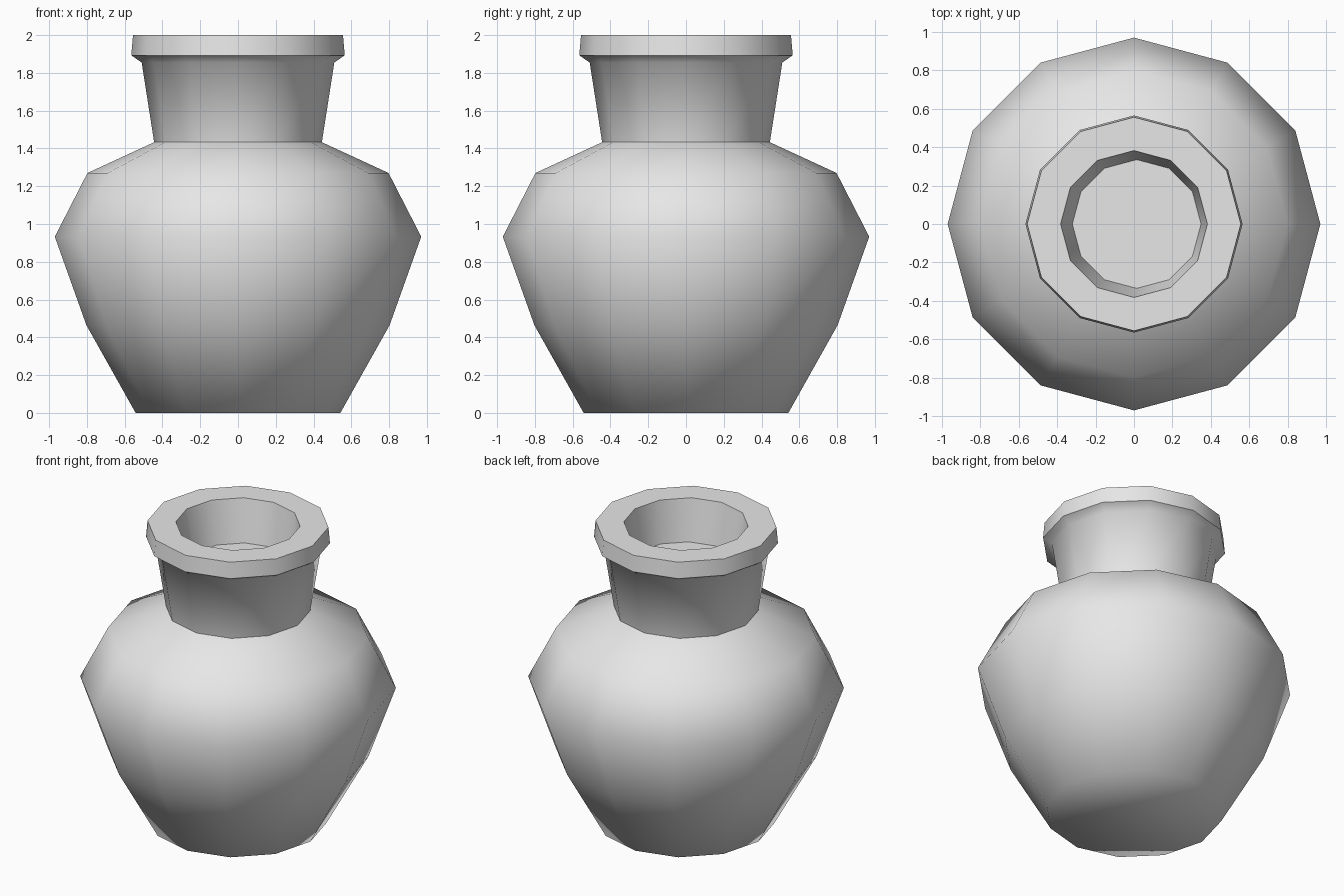
import bpy
import bmesh
from math import cos, sin, tau

cube = bpy.data.objects.get("Cube")
if cube:
    bpy.data.objects.remove(cube, do_unlink=True)

SIDES = 12

# Profile from base to rim and down into the mouth: radius, height, sharp ring
PROFILE = [
    (0.542, 0.0, False),    # base
    (0.803, 0.465, False),  # lower belly
    (0.97, 0.933, False),   # widest ring
    (0.797, 1.27, False),   # shoulder
    (0.444, 1.433, True),   # neck base
    (0.51, 1.855, False),   # neck top
    (0.565, 1.893, True),   # lip underside
    (0.556, 2.0, True),     # lip top
    (0.382, 2.0, True),     # mouth
    (0.335, 1.72, True),    # mouth floor
]


def make_material(name, rgb):
    mat = bpy.data.materials.new(name)
    mat.use_nodes = True
    colour = (*rgb, 1.0)
    mat.diffuse_color = colour
    mat.node_tree.nodes["Principled BSDF"].inputs["Base Color"].default_value = colour
    return mat


def lathe(name, profile, mat):
    bm = bmesh.new()
    rings = []
    for i, (radius, height, sharp) in enumerate(profile):
        # The mouth floor sits slightly off centre
        shift = 0.014 if i == len(profile) - 1 else 0.0
        rings.append([
            bm.verts.new((radius * cos(tau * k / SIDES) + shift,
                          radius * sin(tau * k / SIDES), height))
            for k in range(SIDES)])
    # Walls between neighbouring rings
    for low, high in zip(rings, rings[1:]):
        for k in range(SIDES):
            n = (k + 1) % SIDES
            bm.faces.new((low[k], low[n], high[n], high[k]))
    # Base and mouth floor
    bm.faces.new(rings[0][::-1])
    bm.faces.new(rings[-1])
    for face in bm.faces:
        face.smooth = True
    # Crisp neck and lip rings
    for ring, (_, _, sharp) in zip(rings, profile):
        if sharp:
            for k in range(SIDES):
                bm.edges.get((ring[k], ring[(k + 1) % SIDES])).smooth = False
    mesh = bpy.data.meshes.new(name)
    bm.to_mesh(mesh)
    bm.free()
    mesh.materials.append(mat)
    obj = bpy.data.objects.new(name, mesh)
    bpy.context.collection.objects.link(obj)
    return obj


lathe("vase", PROFILE, make_material("light_grey_clay", (0.8, 0.8, 0.8)))
